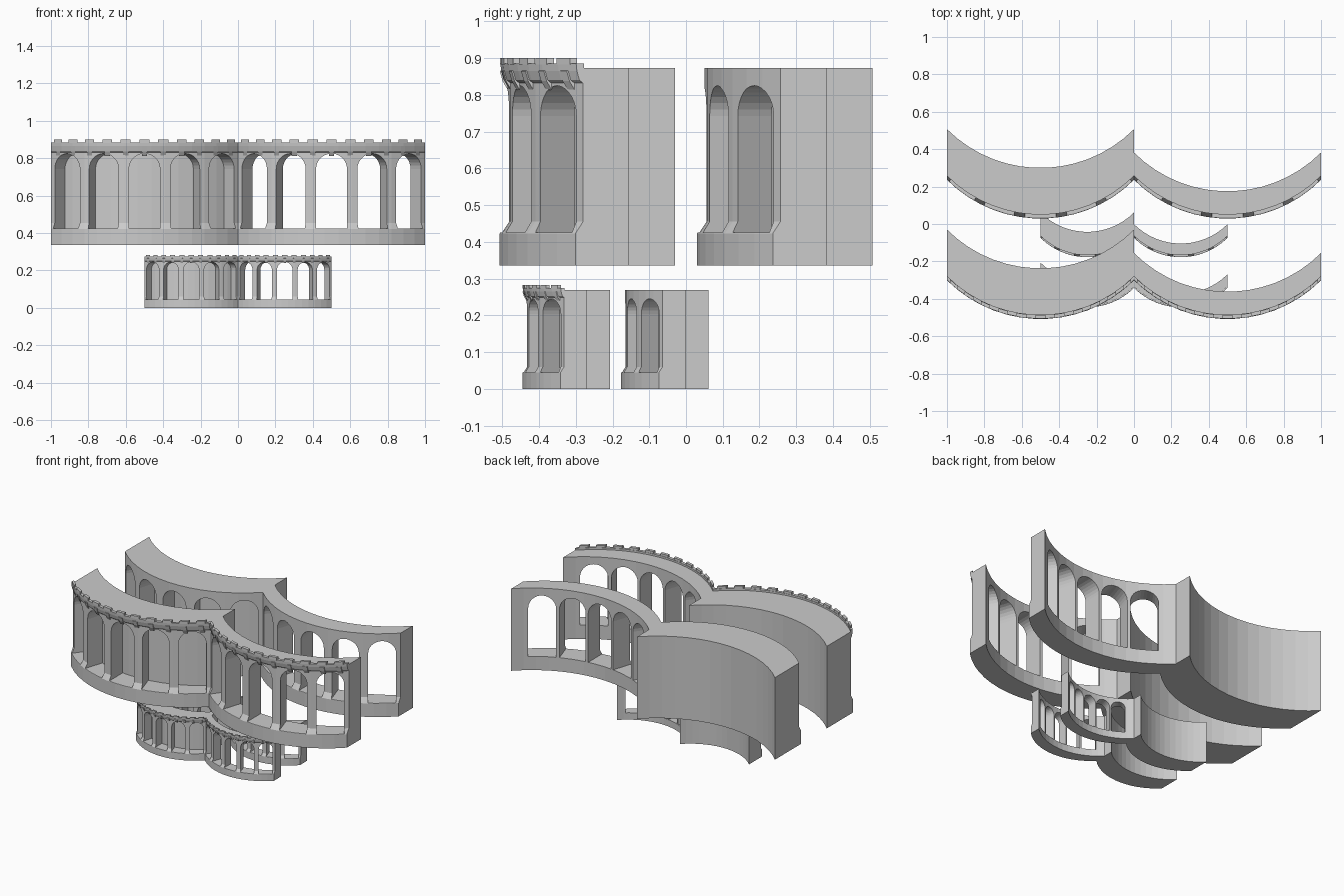
import bpy, bmesh
from math import sin, cos, pi, radians

if "Cube" in bpy.data.objects:
    bpy.data.objects.remove(bpy.data.objects["Cube"])

R = 0.5 / sin(radians(45))   # quarter-circle bay, chord 1


def sweep(bm, profile, a0=-45, a1=45, n=15):
    """Carry a closed (y, z) profile along the bay arc without turning it."""
    rings = []
    for i in range(n + 1):
        a = radians(a0 + (a1 - a0) * i / n)
        rings.append([bm.verts.new((R * sin(a), R * (1 - cos(a)) + y, z)) for y, z in profile])
    m = len(profile)
    for r, q in zip(rings, rings[1:]):
        for j in range(m):
            bm.faces.new((r[j], r[(j + 1) % m], q[(j + 1) % m], q[j]))
    bm.faces.new(rings[0])
    bm.faces.new(rings[-1])


def arch_prism(bm, deg):
    """Round-headed opening, pointed at the arc centre."""
    w, sill, spring = 0.083, 0.09, 0.407
    out = [(-w, sill), (w, sill)]
    out += [(w * cos(pi * k / 14), spring + w * sin(pi * k / 14)) for k in range(15)]
    a = radians(deg)
    ends = []
    for r in (R + 0.04, R - 0.15):
        ends.append([bm.verts.new((r * sin(a) + u * cos(a), R - r * cos(a) + u * sin(a), z))
                     for u, z in out])
    f, b = ends
    for j in range(len(out)):
        k = (j + 1) % len(out)
        bm.faces.new((f[j], f[k], b[k], b[j]))
    bm.faces.new(f)
    bm.faces.new(b)


def finish(bm, name):
    bmesh.ops.recalc_face_normals(bm, faces=bm.faces)
    me = bpy.data.meshes.new(name)
    bm.to_mesh(me)
    bm.free()
    ob = bpy.data.objects.new(name, me)
    bpy.context.collection.objects.link(ob)
    return ob


def cut(ob, cutter):
    mod = ob.modifiers.new("cut", 'BOOLEAN')
    mod.operation, mod.solver, mod.object = 'DIFFERENCE', 'EXACT', cutter
    bpy.context.view_layer.update()
    dg = bpy.context.evaluated_depsgraph_get()
    me = bpy.data.meshes.new_from_object(ob.evaluated_get(dg))
    ob.modifiers.clear()
    ob.data = me
    bpy.data.objects.remove(cutter)


def make_wall(name, depth, solid_back):
    bm = bmesh.new()
    sweep(bm, [(-.021, 0), (-.021, .088), (0, .12), (0, .538), (depth, .538), (depth, 0)])
    wall = finish(bm, name)
    bm = bmesh.new()
    for d in (-36, -18, 0, 18, 36):
        arch_prism(bm, d)
    openings = finish(bm, "openings")
    openings.hide_render = True
    if solid_back:           # stop the openings so they become niches
        bm = bmesh.new()
        sweep(bm, [(.12, -.1), (.12, .8), (.5, .8), (.5, -.1)])
        back = finish(bm, "niche_stop")
        back.hide_render = True
        cut(openings, back)
    cut(wall, openings)
    return wall


def make_parapet(name):
    bm = bmesh.new()
    # sloping band
    sweep(bm, [(.002, .495), (-.010, .505), (-.017, .53), (-.019, .55), (.002, .55)])
    n = 11
    step = 90 / n
    for i in range(n):
        c = -45 + step * (i + .5)
        # merlon
        sweep(bm, [(-.02, .547), (-.02, .565), (0, .565), (0, .547)],
              c - step * .27, c + step * .27, 1)
        # corbel
        sweep(bm, [(.002, .478), (-.012, .502), (-.02, .53), (.002, .535)],
              c - step * .14, c + step * .14, 1)
    return finish(bm, name)


niche_wall = make_wall("niche_wall", .25, True)
arcade_wall = make_wall("arcade_wall", .125, False)
parapet = make_parapet("parapet")


def place(src, name, x, y, z, s):
    ob = bpy.data.objects.new(name, src.data)
    bpy.context.collection.objects.link(ob)
    ob.location, ob.scale = (x, y, z), (s, s, s)


# two tiers, each with a crenellated front row and a plain back row
for tier, s, z, rows in (("upper", 1, .335, (-.487, .05)), ("lower", .5, 0, (-.435, -.167))):
    for row, y in zip(("front", "back"), rows):
        place(niche_wall, f"{tier}_{row}_niche_wall", -.5 * s, y, z, s)
        place(arcade_wall, f"{tier}_{row}_arcade_wall", .5 * s, y, z, s)
        if row == "front":
            for side, x in (("left", -.5), ("right", .5)):
                place(parapet, f"{tier}_{side}_parapet", x * s, y, z, s)

for ob in (niche_wall, arcade_wall, parapet):
    bpy.data.objects.remove(ob)
